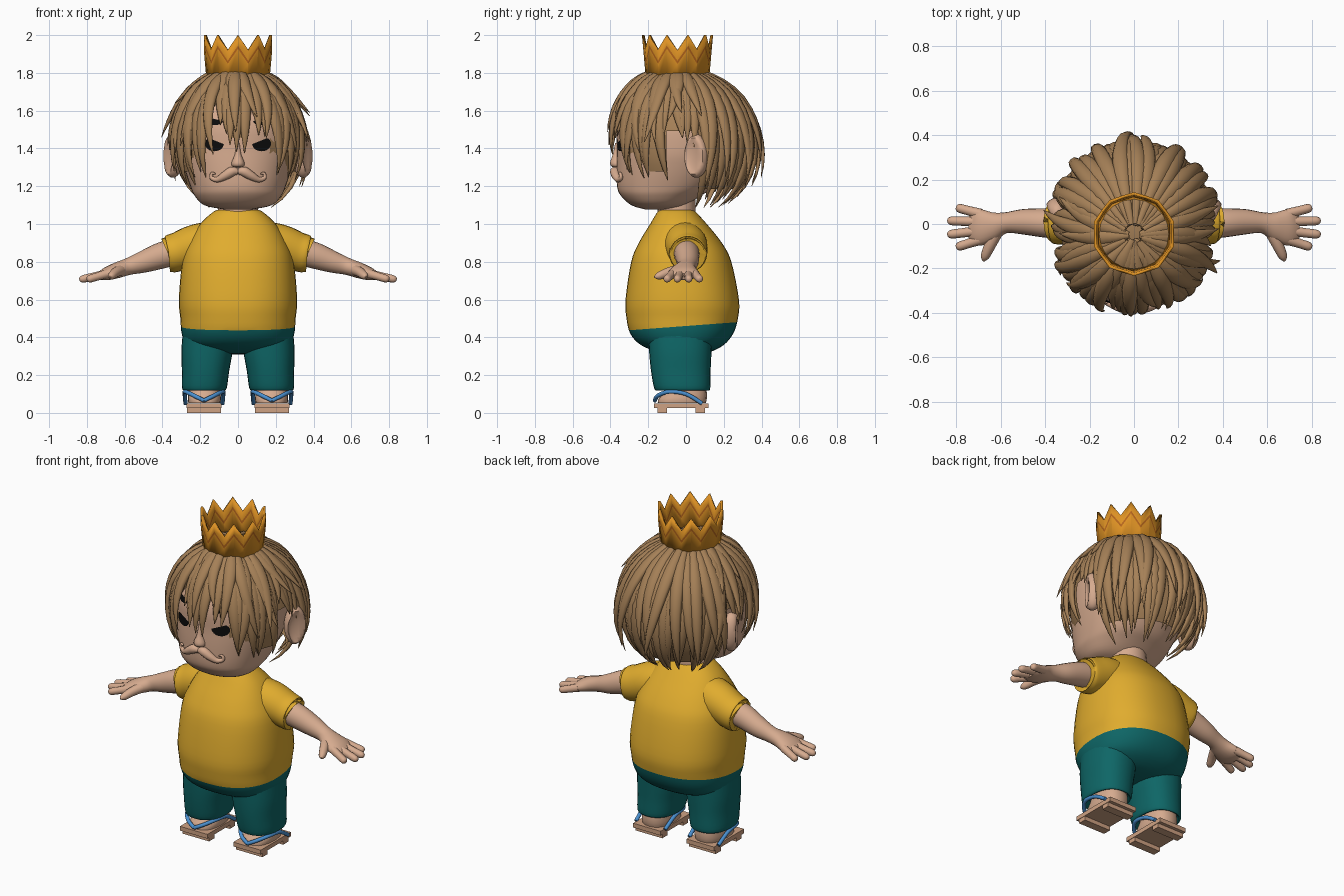
import bpy, bmesh, math, random
from mathutils import Vector, Matrix
from mathutils.bvhtree import BVHTree

random.seed(4)
cube = bpy.data.objects.get("Cube")
if cube:
    bpy.data.objects.remove(cube, do_unlink=True)


def material(name, hex_code):
    rgb = [int(hex_code[i:i + 2], 16) / 255 for i in (0, 2, 4)]
    col = [c / 12.92 if c < .04 else ((c + .055) / 1.055) ** 2.4 for c in rgb] + [1]
    m = bpy.data.materials.new(name)
    m.use_nodes = True
    m.diffuse_color = col
    m.node_tree.nodes["Principled BSDF"].inputs["Base Color"].default_value = col
    return m


SKIN = material("skin", "d6ab8f")
HAIR = material("hair_brown", "a58057")
SHIRT = material("shirt_yellow", "e0ac2e")
PANTS = material("pants_teal", "0e6666")
STRAP = material("strap_blue", "4a90d0")
WOOD = material("sandal_wood", "cfa283")
GOLD = material("crown_gold", "de9224")
TRIM = material("crown_trim", "b5651c")
BLACK = material("black", "0c0c0c")


def finish(name, bm, *mats, sharp=45):
    """Turn a bmesh into a smooth object with sharp creases."""
    bmesh.ops.recalc_face_normals(bm, faces=bm.faces)
    for f in bm.faces:
        f.smooth = True
    for e in bm.edges:
        if len(e.link_faces) == 2 and e.calc_face_angle(0) > math.radians(sharp):
            e.smooth = False
    me = bpy.data.meshes.new(name)
    bm.to_mesh(me)
    bm.free()
    for m in mats:
        me.materials.append(m)
    ob = bpy.data.objects.new(name, me)
    bpy.context.collection.objects.link(ob)
    return ob


def spline(keys, n):
    """Catmull-Rom interpolation of tuples."""
    ks = [Vector(k) for k in keys]
    out = []
    for i in range(len(ks) - 1):
        a, b, c, d = ks[max(i - 1, 0)], ks[i], ks[i + 1], ks[min(i + 2, len(ks) - 1)]
        for j in range(n):
            t = j / n
            out.append(b + (c - a) * (t / 2) + (a * 2 - b * 5 + c * 4 - d) * (t * t / 2)
                       + (b * 3 - a - c * 3 + d) * (t ** 3 / 2))
    return out + [ks[-1]]


def sweep(bm, keys, n=4, sides=20, hint=(0, 0, 1), axis=None, power=2):
    """Sweep superellipse rings along keys of x, y, z, half width, half height."""
    pts = spline(keys, n)
    pos = [Vector(p[:3]) for p in pts]
    rings = []
    for i, p in enumerate(pts):
        t = Vector(axis) if axis else pos[min(i + 1, len(pos) - 1)] - pos[max(i - 1, 0)]
        t.normalize()
        h = hint(pos[i]) if callable(hint) else Vector(hint)
        up = (h - t * h.dot(t)).normalized()
        side = t.cross(up)
        ring = []
        for k in range(sides):
            a = math.tau * k / sides
            c, s = math.cos(a), math.sin(a)
            c, s = (math.copysign(abs(v) ** (2 / power), v) for v in (c, s))
            ring.append(bm.verts.new(pos[i] + side * c * max(p[3], .001) + up * s * max(p[4], .001)))
        rings.append(ring)
    for r, q in zip(rings, rings[1:]):
        for k in range(sides):
            bm.faces.new((r[k], r[k - 1], q[k - 1], q[k]))
    bm.faces.new(rings[0])
    bm.faces.new(rings[-1])


def loft(bm, keys, **kw):
    """Level rings from keys of x, z, half width, front y, back y."""
    sweep(bm, [(x, (f + b) / 2, z, w, (b - f) / 2) for x, z, w, f, b in keys],
          hint=(0, 1, 0), axis=(0, 0, 1), **kw)


def box(bm, x, y, z, sx, sy, sz):
    bmesh.ops.create_cube(bm, size=1, matrix=Matrix.Translation((x, y, z)) @ Matrix.Diagonal((sx, sy, sz, 1)))


# Torso: shirt above a tilted hem, pants below
bm = bmesh.new()
loft(bm, [(0, 1.075, .1, -.13, .03), (0, 1.065, .13, -.15, .05), (0, 1, .2, -.19, .11),
          (0, .9, .26, -.25, .19), (0, .8, .295, -.29, .24), (0, .6, .313, -.32, .28),
          (0, .5, .305, -.315, .275), (0, .42, .298, -.295, .25), (0, .36, .27, -.24, .2),
          (0, .32, .18, -.14, .12), (0, .31, .05, -.05, .03)], sides=40, power=2.3)
hem, slope = Vector((0, 0, .46)), Vector((0, -.075, 1))
bmesh.ops.bisect_plane(bm, geom=bm.verts[:] + bm.edges[:] + bm.faces[:], plane_co=hem, plane_no=slope)
for f in bm.faces:
    f.material_index = int((f.calc_center_median() - hem).dot(slope) < 0)
finish("torso", bm, SHIRT, PANTS)

# Head
bm = bmesh.new()
loft(bm, [(0, 1.078, .08, -.22, -.06), (0, 1.1, .18, -.29, 0), (0, 1.15, .23, -.345, .08),
          (0, 1.2, .253, -.365, .15), (0, 1.3, .285, -.368, .22), (0, 1.4, .305, -.365, .26),
          (0, 1.55, .3, -.36, .27), (0, 1.7, .22, -.27, .2), (0, 1.78, .05, -.1, .02)],
     sides=40, power=2.2)
bm.normal_update()
tree = BVHTree.FromBMesh(bm)
finish("head", bm, SKIN)


def face_y(x, z):
    hit = tree.ray_cast(Vector((x, -1, z)), Vector((0, 1, 0)))[0]
    return hit.y if hit else -.3


bm = bmesh.new()
loft(bm, [(0, 1.14, .1, -.15, .05), (0, 1.04, .11, -.15, .05)])
finish("neck", bm, SKIN)

bm = bmesh.new()
loft(bm, [(0, 1.43, .008, -.375, -.35), (0, 1.37, .017, -.387, -.34), (0, 1.325, .034, -.402, -.33),
          (0, 1.305, .03, -.395, -.33), (0, 1.3, .01, -.375, -.34)], sides=12)
finish("nose", bm, SKIN)


def plate(name, cx, cz, rx, rz, side, cut):
    """Thin oval hugging the face, its top clipped by a slanted brow line."""
    bm = bmesh.new()
    bmesh.ops.create_circle(bm, cap_ends=True, segments=24, radius=1)
    bmesh.ops.inset_region(bm, faces=bm.faces[:], thickness=.4)
    for v in bm.verts:
        u, w = v.co.x, v.co.y
        w = min(w, cut + .5 * u)
        x, z = side * (cx + u * rx), cz + w * rz
        v.co = (x, face_y(x, z) - .006, z)
    finish(name, bm, BLACK)


# Sandal, limb and face parts that come in pairs
for s, word in ((1, "left"), (-1, "right")):
    plate(word + "_eye", .125, 1.425, .05, .04, s, .45)
    plate(word + "_brow", .125, 1.545, .045, .022, s, .5)

    bm = bmesh.new()
    sweep(bm, [(s * x, face_y(s * x, z) - .01, z, r, r) for x, z, r in (
        (0, 1.275, .014), (.03, 1.278, .026), (.07, 1.255, .023), (.11, 1.235, .015),
        (.14, 1.245, .011), (.137, 1.268, .008), (.12, 1.265, .004))], sides=12, hint=(0, -1, 0))
    finish(word + "_moustache", bm, SKIN)

    bm = bmesh.new()
    bmesh.ops.create_uvsphere(bm, u_segments=24, v_segments=16, radius=1)
    for v in bm.verts:
        d = v.co.copy()
        dent = max(0, d.x * .85 - d.y * .5 - .55)
        v.co = (s * (.345 + d.x * .058 - dent * .11), .055 + d.y * .065, 1.36 + d.z * .115)
    finish(word + "_ear", bm, SKIN)

    bm = bmesh.new()
    sweep(bm, [(s * x, y, z, r, r) for x, y, z, r in (
        (.1, -.02, .9, .12), (.22, 0, .885, .114), (.31, .01, .855, .104), (.36, .01, .841, .1),
        (.366, .01, .84, .088), (.345, .01, .845, .08))], sides=24)
    finish(word + "_sleeve", bm, SHIRT)

    bm = bmesh.new()
    sweep(bm, [(s * x, y, z, a, b) for x, y, z, a, b in (
        (.3, 0, .86, .07, .07), (.4, .005, .835, .066, .07), (.5, .01, .8, .057, .058),
        (.58, .005, .775, .047, .045), (.64, -.01, .755, .067, .042), (.7, -.015, .735, .082, .034),
        (.74, -.015, .722, .055, .018))])
    for base, tip_x, tip_y in ((.045, .8, .075), (.01, .84, .015), (-.03, .84, -.048), (-.07, .8, -.105)):
        a, b = Vector((.69, base, .738)), Vector((tip_x, tip_y, .705))
        sweep(bm, [(s * p.x, p.y, p.z, r, r) for p, r in (
            (a, .024), (a.lerp(b, .5), .021), (a.lerp(b, .85), .02), (a.lerp(b, .97), .013), (b, .003))],
            sides=12)
    sweep(bm, [(s * x, y, z, r, r) for x, y, z, r in (
        (.61, -.02, .76, .03), (.645, -.09, .745, .026), (.67, -.145, .725, .02), (.677, -.168, .72, .004))],
        sides=12)
    finish(word + "_arm", bm, SKIN)

    bm = bmesh.new()
    loft(bm, [(s * x, z, w, f, b) for x, z, w, f, b in (
        (.16, .42, .133, -.2, .14), (.165, .32, .135, -.195, .135), (.172, .22, .125, -.185, .13),
        (.178, .13, .118, -.168, .128), (.178, .122, .1, -.15, .115), (.178, .15, .09, -.13, .1))],
        sides=28, power=2.3)
    finish(word + "_trouser_leg", bm, PANTS)

    bm = bmesh.new()
    loft(bm, [(s * .178, z, w, f, b) for z, w, f, b in (
        (.17, .08, -.1, .1), (.11, .085, -.12, .11), (.075, .088, -.145, .11), (.052, .085, -.15, .105))],
        power=2.4)
    finish(word + "_foot", bm, SKIN)

    bm = bmesh.new()
    box(bm, s * .18, -.025, .038, .185, .29, .026)
    for y in (-.125, .075):
        box(bm, s * .18, y, .0125, .18, .05, .025)
    finish(word + "_sandal", bm, WOOD)

    bm = bmesh.new()
    for k in (-1, 1):
        sweep(bm, [(s * .18 + k * x, y, z, .011, .011) for x, y, z in (
            (0, -.165, .065), (.05, -.15, .09), (.098, -.09, .112), (.102, 0, .1), (.098, .085, .05))],
            sides=10)
    finish(word + "_strap", bm, STRAP)

# Hair cap and tapered locks
FRONT = -math.pi / 2


def hairline(az):
    f = -math.sin(az)
    if f > .88:
        return 1.4 if f > .99 else 1.49
    return 1.22 if f > .3 else 1.42 if f > -.3 else 1.11


bm = bmesh.new()
bmesh.ops.create_uvsphere(bm, u_segments=48, v_segments=32, radius=1)
for v in bm.verts:
    v.co = (v.co.x * .338, -.01 + v.co.y * .365, 1.42 + v.co.z * .37)
low = []
for f in bm.faces:
    c = f.calc_center_median()
    if c.z < max(1.17, hairline(math.atan2(c.y + .01, c.x)) + .07):
        low.append(f)
bmesh.ops.delete(bm, geom=low, context='FACES')
finish("hair_cap", bm, HAIR)


def lock(bm, az, end, width, lift, flick, drift):
    last = math.acos(max(-.9, (end - 1.42) / .4))
    keys = []
    for i in range(13):
        t = i / 12
        th, a = last * (.06 + .94 * t), az + drift * t * t
        r = math.sin(th) * (1 + lift + flick * t ** 4)
        w = width * min(1, .25 + 2 * t) * (1 - t ** 3) + .002
        keys.append((math.cos(a) * .355 * r, -.05 + .04 * t + math.sin(a) * .385 * r,
                     1.42 + .385 * math.cos(th) * (1 + lift), w, w * .6))
    sweep(bm, keys, n=1, sides=8, hint=lambda p: p - Vector((0, -.01, 1.42)))


bm = bmesh.new()
for i in range(52):
    az = FRONT + math.tau * i / 52
    lock(bm, az, hairline(az) + random.uniform(-.04, .05), .042, 0, random.uniform(0, .05),
         random.uniform(-.12, .12))
for i in range(38):
    az = FRONT + math.tau * (i + .5) / 38
    front = -math.sin(az) > .6
    end = max(hairline(az) + random.uniform(.02, .24), 1.2)
    lock(bm, az, end, .038, random.uniform(.03, .06), random.uniform(0, .03 if front else .16),
         random.uniform(-.25, .25))
finish("hair_locks", bm, HAIR, sharp=80)

# Crown: zigzag wall with a trim band under the rim
bm = bmesh.new()
cols = []
for i in range(20):
    a = FRONT + math.tau * i / 20
    top = 1.92 if i % 2 else 2
    col = []
    for z in (1.775, top - .072, top - .056, top):
        r = .168 + .09 * (z - 1.775)
        col.append(bm.verts.new((math.cos(a) * r, -.045 + math.sin(a) * r, z)))
    cols.append(col)
for i in range(20):
    p, q = cols[i - 1], cols[i]
    for k in range(3):
        bm.faces.new((p[k], q[k], q[k + 1], p[k + 1])).material_index = k % 2
crown = finish("crown", bm, GOLD, TRIM, sharp=10)
wall = crown.modifiers.new("wall", 'SOLIDIFY')
wall.thickness = .014
